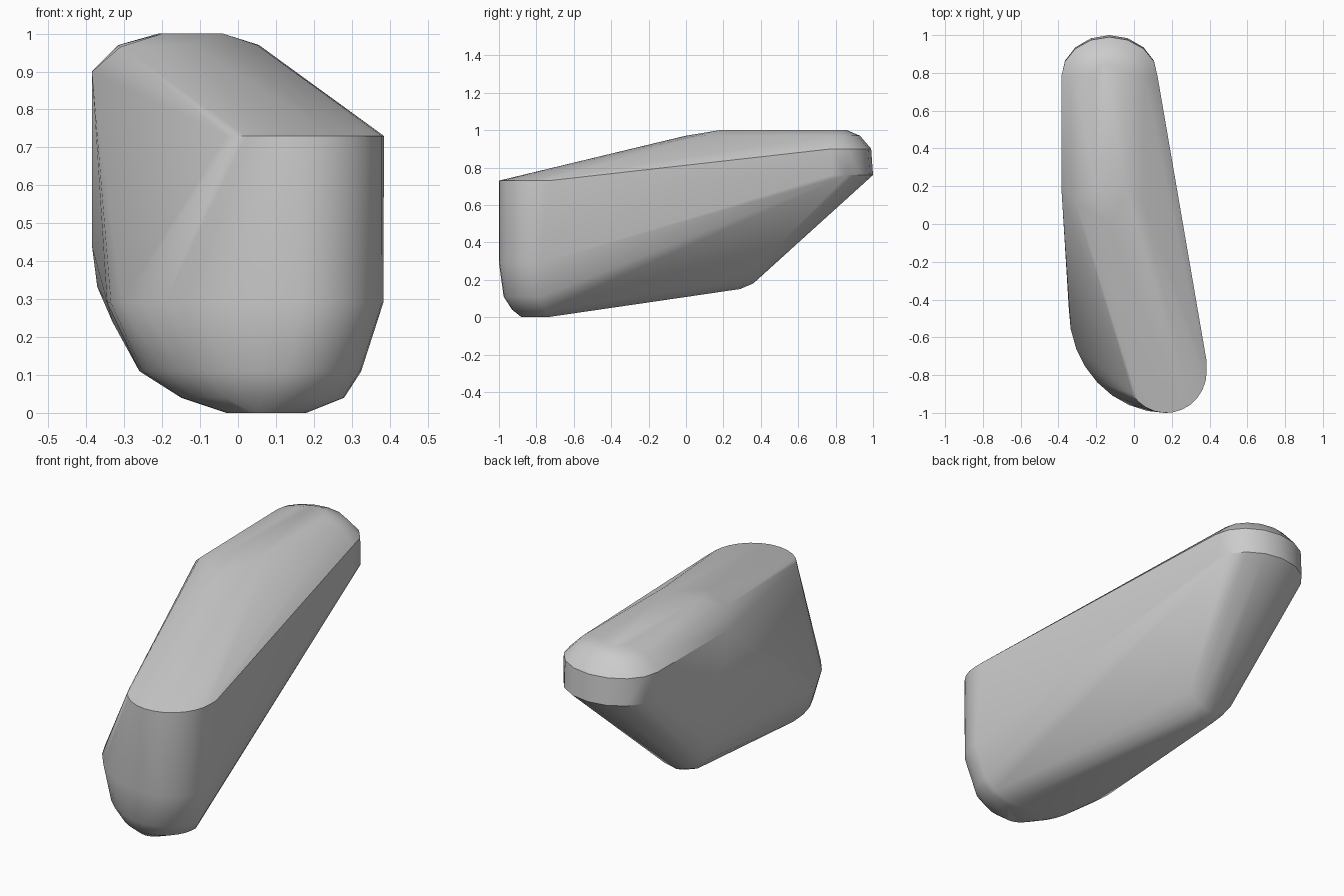
import bpy, bmesh
from math import sin, cos, radians

cube = bpy.data.objects.get("Cube")
if cube:
    bpy.data.objects.remove(cube, do_unlink=True)

bm = bmesh.new()


def arc(place, rx, ry, start, end, n=8):
    """Add points on an elliptical arc; place maps the local offset to 3D."""
    for i in range(n + 1):
        a = radians(start + (end - start) * i / n)
        bm.verts.new(place(rx * cos(a), ry * sin(a)))


def nose(cx, z, front, left, y_left, right, y_right):
    """Lopsided rounded front outline at one height."""
    arc(lambda u, v: (cx + u, y_left + v, z), left, y_left - front, 180, 270)
    arc(lambda u, v: (cx + u, y_right + v, z), right, y_right - front, 270, 360)


# Front rim of the sloping top
arc(lambda u, v: (0.17 + u, -0.78 + v, 0.73), 0.215, 0.22, 200, 360, 12)
bm.verts.new((0.385, -0.73, 0.73))

# Rounded front, narrowing to the underside
nose(0.17, 0.29, -1.0, 0.515, -0.45, 0.213, -0.78)
nose(0.13, 0.11, -0.975, 0.39, -0.52, 0.195, -0.77)
nose(0.11, 0.04, -0.93, 0.26, -0.66, 0.17, -0.75)
nose(0.08, 0.0, -0.88, 0.11, -0.74, 0.1, -0.74)

# Lower rear corner
for y, z, h in ((0.29, 0.44, 0.29), (0.36, 0.45, 0.27)):
    arc(lambda u, v: (-0.19 + u, y, z + v), 0.195, h, 180, 355)

# Rounded rear end
for z, rx, ry in ((0.76, 0.255, 0.22), (0.9, 0.255, 0.21),
                  (0.97, 0.185, 0.15), (1.0, 0.08, 0.08)):
    arc(lambda u, v: (-0.13 + u, 0.78 + v, z), rx, ry, 0, 180)

# Crown where the flat slope runs into the rounded back
for x, y, z in ((-0.385, 0.2, 0.9), (-0.31, 0.12, 0.965), (-0.2, 0.18, 1.0),
                (-0.13, 0.0, 0.97), (-0.04, 0.18, 1.0), (0.05, 0.1, 0.97)):
    bm.verts.new((x, y, z))

# Skin the outlines with one convex shell
hull = bmesh.ops.convex_hull(bm, input=bm.verts[:])
loose = {v for v in hull["geom_interior"] + hull["geom_unused"]
         if isinstance(v, bmesh.types.BMVert)}
bmesh.ops.delete(bm, geom=list(loose), context='VERTS')
bmesh.ops.recalc_face_normals(bm, faces=bm.faces[:])

mesh = bpy.data.meshes.new("convex_body")
bm.to_mesh(mesh)
bm.free()
body = bpy.data.objects.new("convex_body", mesh)
bpy.context.collection.objects.link(body)

# Plain grey
grey = bpy.data.materials.new("plain_grey")
grey.use_nodes = True
colour = (0.6, 0.6, 0.6, 1.0)
grey.diffuse_color = colour
grey.node_tree.nodes["Principled BSDF"].inputs["Base Color"].default_value = colour
mesh.materials.append(grey)

bpy.ops.object.select_all(action='DESELECT')
body.select_set(True)
bpy.context.view_layer.objects.active = body
bpy.ops.object.shade_smooth_by_angle(angle=radians(35))
